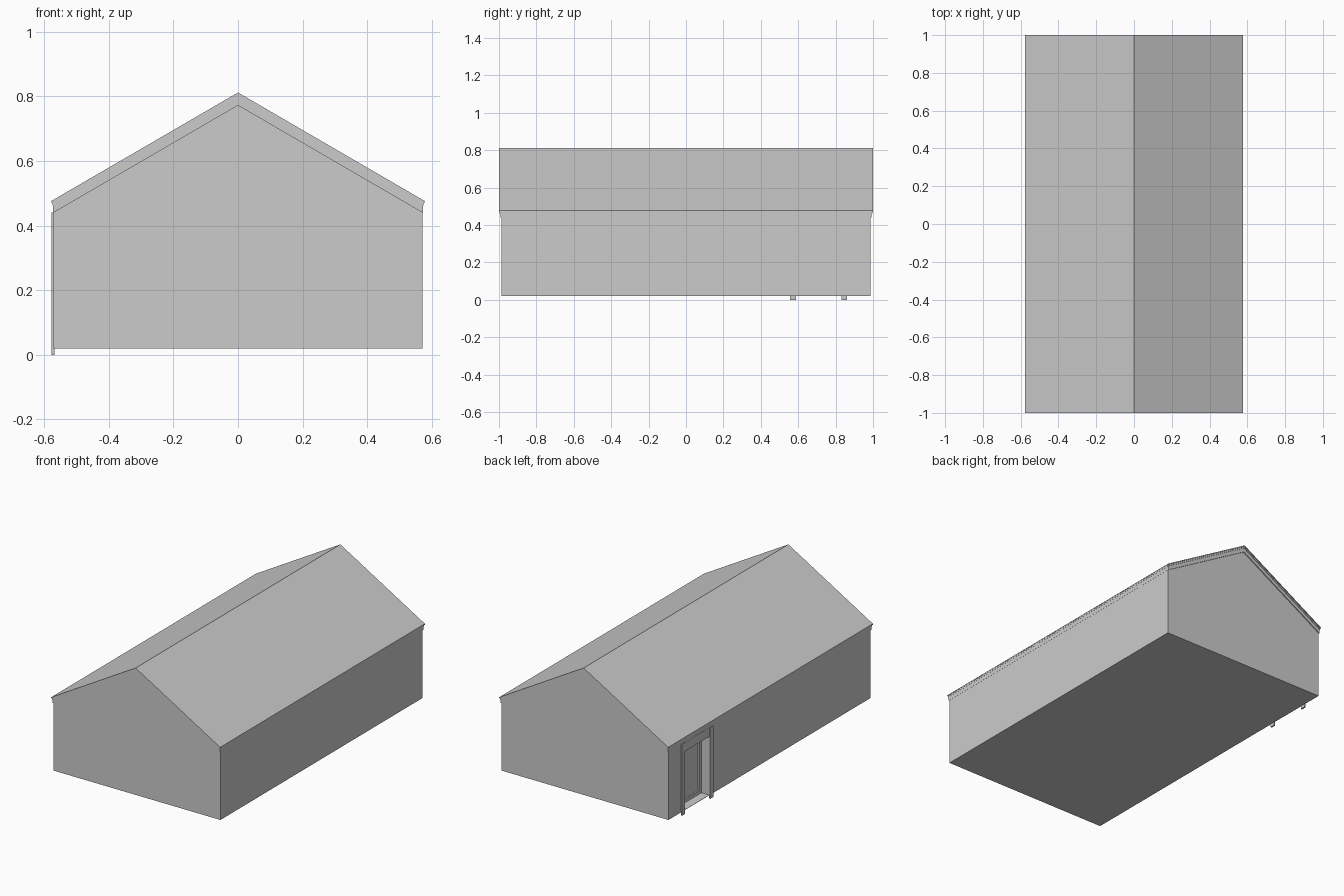
import bpy
import bmesh

cube = bpy.data.objects.get("Cube")
if cube:
    bpy.data.objects.remove(cube, do_unlink=True)

GREY = (0.6, 0.6, 0.6, 1)
grey = bpy.data.materials.new("plain_grey")
grey.use_nodes = True
grey.diffuse_color = GREY
grey.node_tree.nodes["Principled BSDF"].inputs["Base Color"].default_value = GREY

SLOPE = 0.581      # rise of the roof per unit of width
HALF_W = 0.571     # wall half width
HALF_L = 0.987     # wall half length
FLOOR = 0.02


def finish(name, bm):
    bmesh.ops.recalc_face_normals(bm, faces=bm.faces)
    mesh = bpy.data.meshes.new(name)
    bm.to_mesh(mesh)
    bm.free()
    mesh.materials.append(grey)
    obj = bpy.data.objects.new(name, mesh)
    bpy.context.collection.objects.link(obj)
    return obj


def prism(name, profile, half_length):
    """Extrude an x-z profile along y, centred on the origin."""
    bm = bmesh.new()
    face = bm.faces.new([bm.verts.new((x, -half_length, z)) for x, z in profile])
    ext = bmesh.ops.extrude_face_region(bm, geom=[face])
    verts = [v for v in ext["geom"] if isinstance(v, bmesh.types.BMVert)]
    bmesh.ops.translate(bm, verts=verts, vec=(0, 2 * half_length, 0))
    return finish(name, bm)


def box(name, xs, ys, zs):
    bm = bmesh.new()
    bmesh.ops.create_cube(bm, size=1)
    for v in bm.verts:
        v.co = [r[0] if c < 0 else r[1] for c, r in zip(v.co, (xs, ys, zs))]
    return finish(name, bm)


def chevron(name, ridge, drop, half_width, half_length):
    """Folded roof layer of constant vertical thickness."""
    eave = ridge - SLOPE * half_width
    return prism(name, [(-half_width, eave), (0, ridge), (half_width, eave),
                        (half_width, eave - drop), (0, ridge - drop),
                        (-half_width, eave - drop)], half_length)


# Walls with a recessed doorway near the back of the right side
eave = 0.78 - SLOPE * HALF_W
walls = prism("walls", [(-HALF_W, FLOOR), (HALF_W, FLOOR), (HALF_W, eave),
                        (0, 0.78), (-HALF_W, eave)], HALF_L)
DOOR_Y = (0.588, 0.832)
DOOR_TOP = 0.385
BACK = -0.51
cutter = box("doorway_cutter", (-0.7, BACK), DOOR_Y, (FLOOR + 0.002, DOOR_TOP))
cutter.hide_render = True
cut = walls.modifiers.new("doorway", "BOOLEAN")
cut.operation = "DIFFERENCE"
cut.solver = "EXACT"
cut.object = cutter
bpy.context.view_layer.objects.active = walls
bpy.ops.object.modifier_apply(modifier=cut.name)
bpy.data.objects.remove(cutter, do_unlink=True)

# Roof: fascia, thin upper trim, and roof sheet, each overhanging the last
chevron("fascia", 0.800, 0.028, 0.573, 0.993)
chevron("upper_trim", 0.806, 0.010, 0.575, 0.996)
chevron("roof_sheet", 0.812, 0.007, 0.578, 1.0)

# Door surround
FACE = (-0.577, -0.568)
box("door_post_front", FACE, (0.557, DOOR_Y[0]), (0, 0.441))
box("door_post_back", FACE, (DOOR_Y[1], 0.862), (0, 0.441))
box("door_header", (-0.574, -0.568), DOOR_Y, (DOOR_TOP, 0.441))

# Recessed door leaf: raised stiles and rails around a flat panel
LEAF = (BACK - 0.008, BACK + 0.002)
for name, y in (("front", DOOR_Y[0]), ("back", DOOR_Y[1] - 0.022)):
    box("door_stile_" + name, LEAF, (y, y + 0.022), (FLOOR, DOOR_TOP))
for name, z in (("bottom", FLOOR), ("top", DOOR_TOP - 0.022)):
    box("door_rail_" + name, LEAF, (DOOR_Y[0] + 0.022, DOOR_Y[1] - 0.022), (z, z + 0.022))
